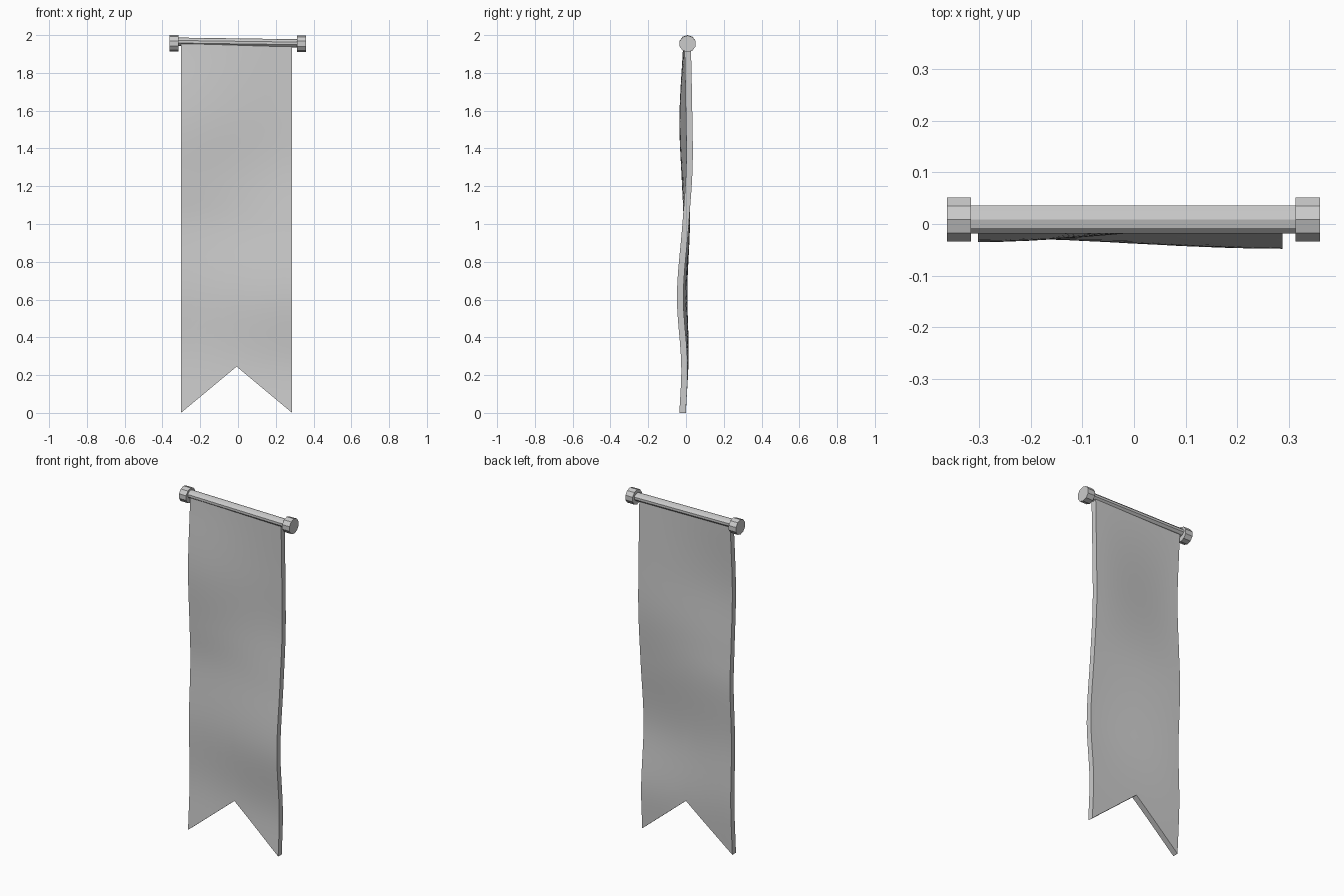
import bpy, bmesh, math

if "Cube" in bpy.data.objects:
    bpy.data.objects.remove(bpy.data.objects["Cube"])


def make_object(name, bm):
    bmesh.ops.recalc_face_normals(bm, faces=bm.faces)
    mesh = bpy.data.meshes.new(name)
    bm.to_mesh(mesh)
    bm.free()
    obj = bpy.data.objects.new(name, mesh)
    bpy.context.collection.objects.link(obj)
    return obj


def prism_x(name, x0, z0, x1, z1, ry, rz, y=0.0085, sides=10):
    """Low-poly rod along x with a corner pointing up."""
    bm = bmesh.new()
    rings = []
    for x, z in ((x0, z0), (x1, z1)):
        rings.append([bm.verts.new((x, y + ry * math.sin(math.tau * i / sides),
                                    z + rz * math.cos(math.tau * i / sides)))
                      for i in range(sides)])
    for i in range(sides):
        j = (i + 1) % sides
        bm.faces.new((rings[0][i], rings[0][j], rings[1][j], rings[1][i]))
    for ring in rings:
        bm.faces.new(ring)
    return make_object(name, bm)


def wave(points, z):
    """Smooth curve through (z, y) points."""
    pts = [points[0]] + points + [points[-1]]
    for i in range(1, len(pts) - 2):
        (za, a), (zb, b), (zc, c), (zd, d) = pts[i - 1:i + 3]
        if z <= zc or i == len(pts) - 3:
            h = zc - zb
            t = min(max((z - zb) / h, 0), 1)
            m0, m1 = (c - a) / (zc - za) * h, (d - b) / (zd - zb) * h
            return ((2*t**3 - 3*t*t + 1) * b + (t**3 - 2*t*t + t) * m0
                    + (3*t*t - 2*t**3) * c + (t**3 - t*t) * m1)


# Crossbar, slightly tilted, with end caps
prism_x("crossbar", -0.33, 1.965, 0.33, 1.956, 0.0284, 0.022)
prism_x("left_cap", -0.362, 1.956, -0.315, 1.956, 0.0447, 0.044)
prism_x("right_cap", 0.313, 1.954, 0.36, 1.954, 0.0447, 0.044)

# Banner cloth: rippled sheet with a swallowtail bottom
LEFT = [(0, -0.018), (0.3, -0.003), (0.65, -0.010), (1.0, 0.004),
        (1.2, -0.004), (1.55, -0.018), (1.95, 0.002)]
RIGHT = [(0, -0.018), (0.25, -0.008), (0.62, -0.031), (1.0, -0.002),
         (1.3, 0.018), (1.6, 0.016), (1.95, 0.009)]
X0, X1, TOP, THICK = -0.302, 0.287, 1.953, 0.034
COLS, ROWS = 12, 36
bm = bmesh.new()
grid = []
for i in range(COLS + 1):
    u = i / COLS
    s = u * u * (3 - 2 * u)
    bottom = 0.245 * (1 - abs(2 * u - 1))
    column = []
    for j in range(ROWS + 1):
        z = bottom + (TOP - bottom) * j / ROWS
        y = wave(LEFT, z) * (1 - s) + wave(RIGHT, z) * s
        column.append(bm.verts.new((X0 + (X1 - X0) * u, y - THICK / 2, z)))
    grid.append(column)
for i in range(COLS):
    for j in range(ROWS):
        bm.faces.new((grid[i][j], grid[i + 1][j], grid[i + 1][j + 1], grid[i][j + 1]))
ext = bmesh.ops.extrude_face_region(bm, geom=bm.faces[:], use_keep_orig=True)
bmesh.ops.translate(bm, vec=(0, THICK, 0),
                    verts=[g for g in ext["geom"] if isinstance(g, bmesh.types.BMVert)])
cloth = make_object("banner_cloth", bm)
bpy.context.view_layer.objects.active = cloth
cloth.select_set(True)
bpy.ops.object.shade_smooth_by_angle(angle=math.radians(35))
